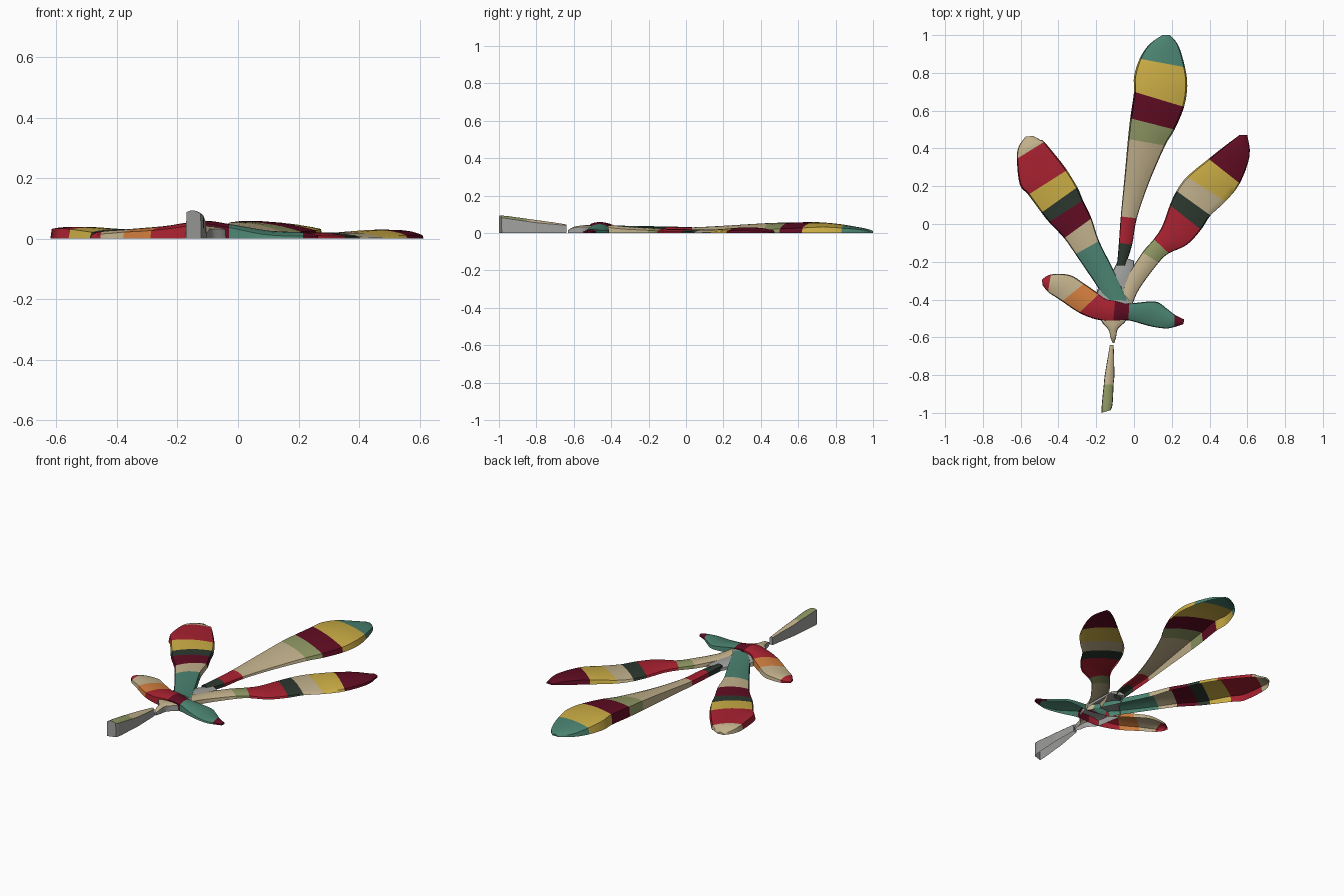
import bpy

# ---------- colours (sRGB 0-255 turned into linear) ----------
def lin(c):
    c /= 255
    return c / 12.92 if c <= 0.04045 else ((c + 0.055) / 1.055) ** 2.4

PALETTE = {
    "teal": (74, 130, 112), "yellow": (203, 173, 69), "maroon": (96, 12, 34),
    "olive": (142, 150, 98), "beige": (193, 176, 139), "red": (168, 33, 48),
    "dark_green": (44, 56, 46), "orange": (208, 125, 62), "grey": (160, 160, 158),
}
NAMES = list(PALETTE)
MATS = []
for name, rgb in PALETTE.items():
    m = bpy.data.materials.new(name)
    m.diffuse_color = (*[lin(c) for c in rgb], 1)
    MATS.append(m)

STEPS = 4                                   # rings between two stations
ACROSS = (0, 0.03, 0.14, 0.3, 0.5, 0.7, 0.86, 0.97, 1)


def spline(a, b, c, d, t):
    return [0.5 * (2 * q + (r - p) * t + (2 * p - 5 * q + 4 * r - s) * t * t
                   + (3 * q - p - 3 * r + s) * t ** 3)
            for p, q, r, s in zip(a, b, c, d)]


def striped_shell(name, rows, bulge=0.012, skirt=None, base=0.0):
    """Arched shell lofted through stations: left x, y, right x, y,
    left height, right height, colour of the band that follows."""
    pts = [r[:6] for r in rows]
    rings, bands = [], []
    for i in range(len(rows) - 1):
        a, d = pts[max(i - 1, 0)], pts[min(i + 2, len(rows) - 1)]
        for k in range(STEPS):
            rings.append(spline(a, pts[i], pts[i + 1], d, k / STEPS))
            bands.append(NAMES.index(rows[i][6]))
    rings.append(pts[-1])

    n = len(ACROSS)
    verts, faces, mats = [], [], []
    for lx, ly, rx, ry, zl, zr in rings:
        width = ((rx - lx) ** 2 + (ry - ly) ** 2) ** 0.5
        for j, u in enumerate(ACROSS):
            z = zl + (zr - zl) * u + min(bulge, width * 0.2) * (4 * u * (1 - u) - 0.4)
            if j in (0, n - 1):
                z = base                    # skirt reaches the ground
            verts.append((lx + (rx - lx) * u, ly + (ry - ly) * u, max(z, base)))
    for i, band in enumerate(bands):
        for j in range(n - 1):
            p = i * n + j
            faces.append((p, p + n, p + n + 1, p + 1))
            side = j in (0, n - 2)
            mats.append(NAMES.index(skirt) if skirt and side else band)
    # end walls
    last = (len(rings) - 1) * n
    faces += [tuple(range(n)), tuple(range(last + n - 1, last - 1, -1))]
    ends = [NAMES.index(skirt)] * 2 if skirt else [bands[0], bands[-1]]
    mats += ends

    mesh = bpy.data.meshes.new(name)
    mesh.from_pydata(verts, [], faces)
    for m in MATS:
        mesh.materials.append(m)
    for poly, mi in zip(mesh.polygons, mats):
        poly.material_index = mi
    ob = bpy.data.objects.new(name, mesh)
    bpy.context.collection.objects.link(ob)
    bpy.ops.object.select_all(action='DESELECT')
    ob.select_set(True)
    bpy.context.view_layer.objects.active = ob
    bpy.ops.object.shade_smooth_by_angle(angle=0.6)
    return ob


# ---------- long middle leaflet, tilted down to the right ----------
striped_shell("middle_leaflet", [
    (.15, 1.0, .19, 1.0, .006, .006, "teal"),
    (.08, .95, .235, .945, .02, .02, "teal"),
    (.03, .875, .27, .83, .04, .03, "yellow"),
    (.00, .78, .282, .73, .055, .035, "yellow"),
    (.00, .70, .265, .62, .062, .03, "maroon"),
    (-.02, .56, .215, .50, .06, .025, "olive"),
    (-.032, .45, .165, .415, .058, .02, "beige"),
    (-.05, .25, .08, .22, .045, .015, "beige"),
    (-.07, .04, .015, .03, .03, .015, "red"),
    (-.08, -.10, -.01, -.11, .03, .02, "dark_green"),
    (-.09, -.22, -.045, -.22, .03, .025, "dark_green"),
])

# ---------- left leaflet ----------
striped_shell("left_leaflet", [
    (-.575, .462, -.535, .467, .008, .008, "beige"),
    (-.61, .41, -.495, .445, .025, .02, "beige"),
    (-.62, .345, -.475, .435, .035, .025, "red"),
    (-.605, .21, -.40, .345, .038, .025, "red"),
    (-.56, .155, -.355, .285, .035, .025, "yellow"),
    (-.49, .06, -.30, .195, .025, .025, "dark_green"),
    (-.45, .01, -.27, .125, .022, .025, "maroon"),
    (-.37, -.075, -.225, .03, .02, .03, "beige"),
    (-.31, -.16, -.185, -.09, .02, .035, "teal"),
    (-.215, -.30, -.11, -.24, .025, .035, "teal"),
    (-.15, -.40, -.03, -.405, .035, .035, "teal"),
])

# ---------- right leaflet ----------
striped_shell("right_leaflet", [
    (.56, .472, .60, .47, .008, .008, "maroon"),
    (.49, .42, .612, .36, .025, .015, "maroon"),
    (.395, .345, .56, .215, .028, .015, "yellow"),
    (.28, .25, .485, .12, .02, .008, "beige"),
    (.225, .175, .405, .045, .015, .01, "dark_green"),
    (.19, .10, .355, -.03, .014, .012, "red"),
    (.15, -.01, .28, -.11, .015, .013, "red"),
    (.105, -.08, .185, -.155, .018, .015, "olive"),
    (.045, -.15, .13, -.205, .022, .018, "beige"),
    (-.03, -.27, .03, -.34, .028, .025, "beige"),
    (-.06, -.36, -.01, -.43, .035, .035, "beige"),
])

# ---------- two small lower leaflets, joined across the middle ----------
striped_shell("lower_leaflets", [
    (-.483, -.325, -.488, -.295, .008, .008, "red"),
    (-.455, -.36, -.44, -.267, .018, .018, "beige"),
    (-.41, -.39, -.34, -.27, .022, .025, "beige"),
    (-.38, -.41, -.265, -.315, .025, .03, "orange"),
    (-.29, -.47, -.185, -.37, .03, .04, "red"),
    (-.20, -.505, -.15, -.395, .04, .05, "red"),
    (-.11, -.515, -.10, -.405, .052, .052, "maroon"),
    (-.03, -.51, -.025, -.42, .04, .042, "teal"),
    (.08, -.54, .11, -.41, .018, .022, "teal"),
    (.165, -.553, .17, -.445, .012, .018, "teal"),
    (.215, -.545, .215, -.48, .012, .015, "maroon"),
    (.262, -.53, .265, -.505, .008, .008, "maroon"),
])

# ---------- grey web joining the leaflets, with the stub of the stem ----------
striped_shell("leaf_web", [
    (-.075, -.17, 0, -.195, .015, .015, "grey"),
    (-.125, -.27, 0, -.28, .022, .022, "grey"),
    (-.195, -.35, 0, -.36, .025, .025, "grey"),
    (-.19, -.43, -.01, -.44, .035, .035, "grey"),
    (-.175, -.51, -.04, -.51, .035, .035, "beige"),
    (-.135, -.56, -.085, -.555, .035, .035, "beige"),
    (-.125, -.60, -.095, -.60, .03, .03, "beige"),
    (-.113, -.63, -.105, -.63, .015, .015, "beige"),
], skirt="grey")

# ---------- loose stem piece, tall grey sides with a coloured top ----------
striped_shell("stem", [
    (-.128, -.64, -.108, -.64, .045, .042, "beige"),
    (-.138, -.70, -.106, -.70, .055, .048, "beige"),
    (-.155, -.80, -.104, -.80, .068, .058, "beige"),
    (-.16, -.85, -.108, -.85, .075, .065, "olive"),
    (-.17, -.95, -.113, -.95, .087, .08, "olive"),
    (-.172, -1.0, -.122, -.985, .09, .085, "olive"),
], skirt="grey")
